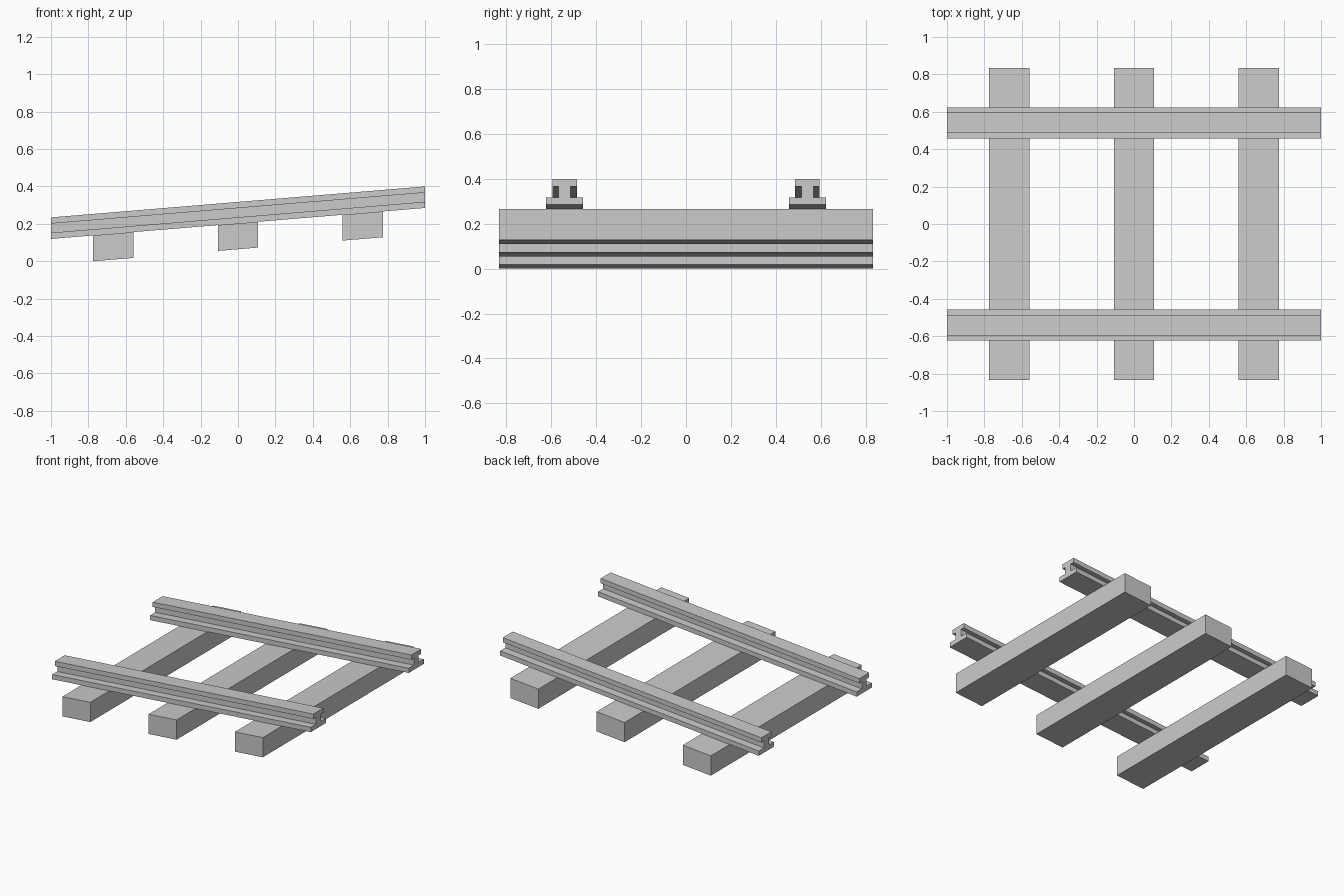
import bpy, bmesh

if "Cube" in bpy.data.objects:
    bpy.data.objects.remove(bpy.data.objects["Cube"])

SLOPE = 0.0828   # rise of the track per unit of x

grey = bpy.data.materials.new("light grey")
grey.diffuse_color = (0.6, 0.6, 0.6, 1)
grey.use_nodes = True
grey.node_tree.nodes["Principled BSDF"].inputs["Base Color"].default_value = grey.diffuse_color


def sloped_prism(name, profile, x0, x1):
    """Extrude a (y, z) profile along x, then shear it up the slope."""
    bm = bmesh.new()
    face = bm.faces.new([bm.verts.new((x0, y, z)) for y, z in profile])
    ext = bmesh.ops.extrude_face_region(bm, geom=[face])["geom"]
    moved = [v for v in ext if isinstance(v, bmesh.types.BMVert)]
    bmesh.ops.translate(bm, verts=moved, vec=(x1 - x0, 0, 0))
    for v in bm.verts:
        v.co.z += SLOPE * v.co.x
    bmesh.ops.recalc_face_normals(bm, faces=bm.faces)
    mesh = bpy.data.meshes.new(name)
    bm.to_mesh(mesh)
    bm.free()
    mesh.materials.append(grey)
    obj = bpy.data.objects.new(name, mesh)
    bpy.context.collection.objects.link(obj)
    return obj


# Rails: I-shaped section with wide foot, thin web and narrower head
FOOT, WEB, HEAD = 0.083, 0.027, 0.055
half = [(FOOT, 0.202), (FOOT, 0.235), (WEB, 0.235),
        (WEB, 0.284), (HEAD, 0.284), (HEAD, 0.317)]
section = half + [(-y, z) for y, z in reversed(half)]
for name, yc in (("front_rail", -0.541), ("back_rail", 0.541)):
    sloped_prism(name, [(yc + y, z) for y, z in section], -1, 1)

# Sleepers: three beams under the rails
L, BOTTOM, TOP = 0.833, 0.064, 0.202
beam = [(-L, BOTTOM), (L, BOTTOM), (L, TOP), (-L, TOP)]
for name, xc in (("left_sleeper", -0.667), ("middle_sleeper", 0), ("right_sleeper", 0.667)):
    sloped_prism(name, beam, xc - 0.108, xc + 0.108)
